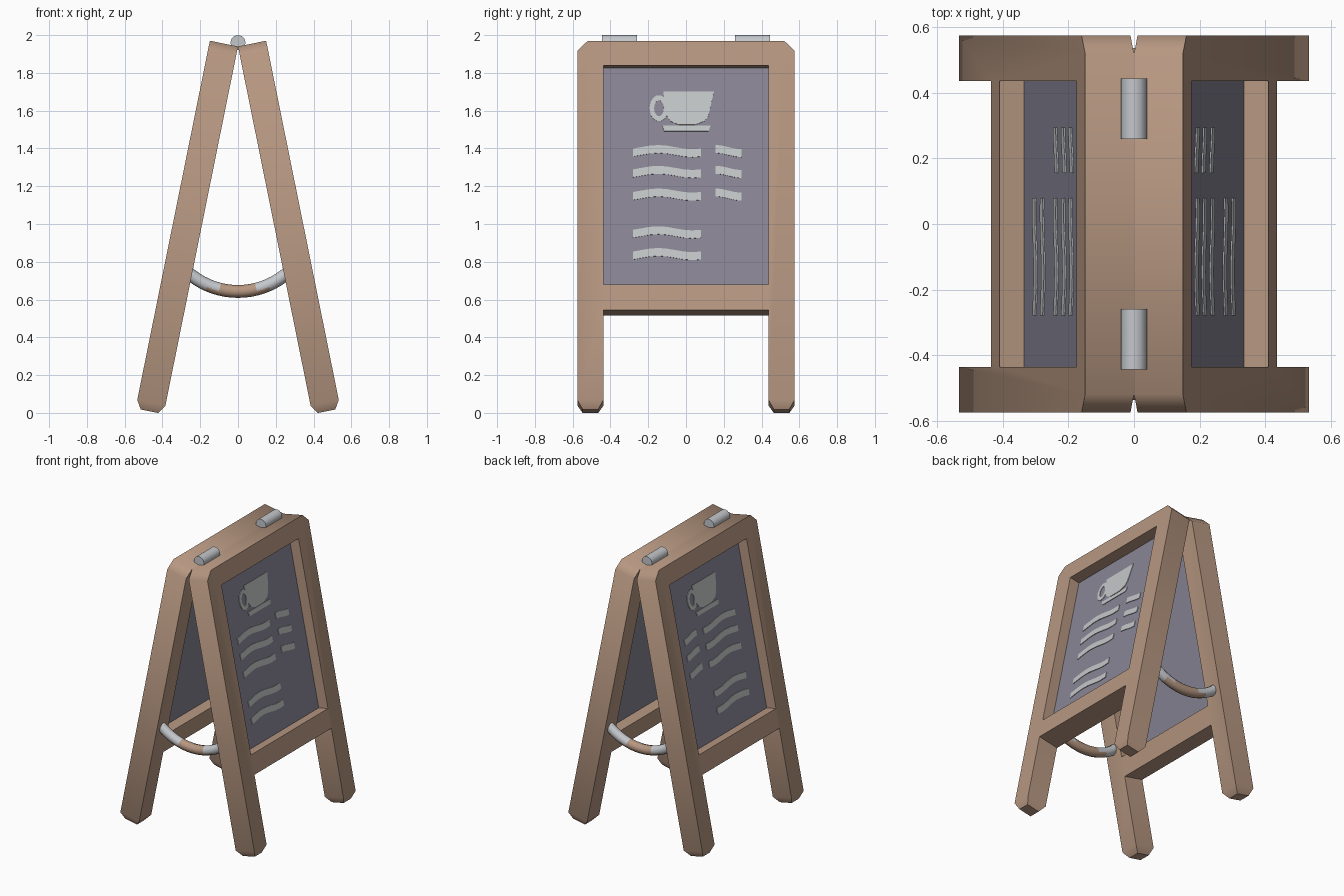
import bpy, bmesh, math
from mathutils import Vector

if "Cube" in bpy.data.objects:
    bpy.data.objects.remove(bpy.data.objects["Cube"])


def material(name, rgb):
    m = bpy.data.materials.new(name)
    m.use_nodes = True
    m.diffuse_color = (*rgb, 1)
    m.node_tree.nodes["Principled BSDF"].inputs["Base Color"].default_value = (*rgb, 1)
    return m


WOOD = material("warm wood", (0.47, 0.31, 0.22))
SLATE = material("slate grey", (0.25, 0.235, 0.30))
CHALK = material("chalk white", (0.55, 0.57, 0.58))
METAL = material("pale metal", (0.55, 0.57, 0.60))

# Board layout: y across, s down the slope from the ridge, t outward thickness
LEAN = math.radians(11.43)
RIDGE, DEPTH = 1.94, 0.152
HALF, INNER, CHAMFER = 0.575, 0.437, 0.055
RAIL_TOP, RAIL_MID, RAIL_LOW, FOOT = 0.133, 1.316, 1.454, 1.94


def place(side, v):
    y, s, t = v
    return Vector((side * (s * math.sin(LEAN) + t * math.cos(LEAN)), y,
                   RIDGE - s * math.cos(LEAN) + t * math.sin(LEAN)))


def finish(bm, name, mats, angle):
    bmesh.ops.recalc_face_normals(bm, faces=bm.faces)
    mesh = bpy.data.meshes.new(name)
    bm.to_mesh(mesh)
    bm.free()
    obj = bpy.data.objects.new(name, mesh)
    bpy.context.collection.objects.link(obj)
    for m in mats:
        mesh.materials.append(m)
    bpy.ops.object.select_all(action='DESELECT')
    obj.select_set(True)
    bpy.context.view_layer.objects.active = obj
    bpy.ops.object.shade_smooth_by_angle(angle=math.radians(angle))
    return obj


def slab(polys, t0, t1):
    """Solid from flat (y, s) polygons; walls only on outer borders."""
    bm = bmesh.new()
    verts, borders = {}, {}

    def vert(p, t):
        key = (round(p[0], 4), round(p[1], 4), t)
        if key not in verts:
            verts[key] = bm.verts.new(key)
        return verts[key]

    for poly in polys:
        for t in (t0, t1):
            bm.faces.new([vert(p, t) for p in poly])
        for a, b in zip(poly, poly[1:] + poly[:1]):
            borders.setdefault(frozenset((a, b)), []).append((a, b))
    for uses in borders.values():
        if len(uses) == 1:
            a, b = uses[0]
            bm.faces.new([vert(a, t0), vert(b, t0), vert(b, t1), vert(a, t1)])
    bmesh.ops.recalc_face_normals(bm, faces=bm.faces)
    return bm


def stand_up(bm, side):
    for v in bm.verts:
        v.co = place(side, v.co)


# Frame outline: two legs, mitred top rail, lower rail
def leg(k):
    return [(k * HALF, CHAMFER), (k * (HALF - CHAMFER), 0), (k * INNER, RAIL_TOP),
            (k * INNER, RAIL_MID), (k * INNER, RAIL_LOW), (k * INNER, FOOT), (k * HALF, FOOT)]


top = HALF - CHAMFER
FRAME = [leg(-1), leg(1),
         [(-top, 0), (top, 0), (INNER, RAIL_TOP), (-INNER, RAIL_TOP)],
         [(-INNER, RAIL_MID), (INNER, RAIL_MID), (INNER, RAIL_LOW), (-INNER, RAIL_LOW)]]
PANEL = [[(-0.45, 0.12), (0.45, 0.12), (0.45, 1.33), (-0.45, 1.33)]]


# Chalk drawing, given as (y, height) and laid on the slope
def on_board(points, flip=1):
    return [(flip * y, (RIDGE + 0.015 - z) / math.cos(LEAN)) for y, z in points]


def stroke(y0, y1, z, wave, half=0.021, n=8):
    mid = [(y0 + (y1 - y0) * i / n, z + 0.011 * wave(i / n)) for i in range(n + 1)]
    return [(y, h + half) for y, h in mid] + [(y, h - half) for y, h in reversed(mid)]


def long_wave(f):
    return math.sin(math.tau * (f - 0.12))


def short_wave(f):
    return math.cos(math.pi * f)


def ring(cy, cz, outer, inner, n=14):
    def pt(r, i):
        a = math.tau * (i % n) / n
        return (cy + r[0] * math.cos(a), cz + r[1] * math.sin(a))
    return [[pt(outer, i), pt(outer, i + 1), pt(inner, i + 1), pt(inner, i)] for i in range(n)]


LINES = [stroke(-0.28, 0.08, z, long_wave) for z in (1.385, 1.275, 1.155, 0.955, 0.84)]
LINES += [stroke(0.155, 0.295, z, short_wave) for z in (1.385, 1.275, 1.155)]
CUP = [(-0.12, 1.70), (0.148, 1.70), (0.118, 1.57), (0.10, 1.545), (0.05, 1.525),
       (-0.04, 1.525), (-0.085, 1.545), (-0.105, 1.58)]
SAUCER = [(-0.125, 1.52), (0.13, 1.52), (0.12, 1.49), (-0.115, 1.49)]
HANDLE = ring(-0.143, 1.612, (0.05, 0.07), (0.026, 0.042))

for side, label in ((1, "left"), (-1, "right")):
    bm = slab(FRAME, 0.0, DEPTH)
    feet = [f for f in bm.faces if all(v.co.y > FOOT - 0.01 for v in f.verts)]
    bmesh.ops.inset_individual(bm, faces=feet, thickness=0.04, depth=0.046)
    stand_up(bm, side)
    finish(bm, label + "_frame", [WOOD], 50)

    bm = slab(PANEL, 0.07, 0.077)
    stand_up(bm, side)
    finish(bm, label + "_board", [SLATE], 30)

    drawings = {"writing": [on_board(p) for p in LINES],
                "cup_drawing": [on_board(p, side) for p in [CUP, SAUCER]],
                "cup_handle_drawing": [on_board(p, side) for p in HANDLE]}
    for name, polys in drawings.items():
        bm = slab(polys, 0.075, 0.081)
        stand_up(bm, side)
        finish(bm, label + "_" + name, [CHALK], 30)

# Hinge barrels on the ridge, and sagging ties between the legs
for k, label in ((-1, "front"), (1, "back")):
    bpy.ops.mesh.primitive_cylinder_add(vertices=12, radius=0.04, depth=0.184,
                                        location=(0, k * 0.352, 1.96),
                                        rotation=(math.pi / 2, 0, 0))
    hinge = bpy.context.object
    hinge.name = label + "_hinge"
    hinge.data.materials.append(METAL)
    bpy.ops.object.shade_smooth_by_angle(angle=math.radians(40))

    bm = bmesh.new()
    R, r, steps, sides = 0.40, 0.034, 18, 10
    spread = math.asin(0.27 / R)
    rings = []
    for i in range(steps + 1):
        a = spread * (2 * i / steps - 1)
        out = Vector((math.sin(a), 0, -math.cos(a)))
        centre = Vector((0, k * 0.505, 0.643 + R)) + out * R
        rings.append([bm.verts.new(centre + r * (out * math.cos(b) + Vector((0, math.sin(b), 0))))
                      for b in (math.tau * j / sides for j in range(sides))])
    for p, q in zip(rings, rings[1:]):
        for j in range(sides):
            n = (j + 1) % sides
            bm.faces.new([p[j], p[n], q[n], q[j]])
    bm.faces.new(rings[0])
    bm.faces.new(rings[-1])
    bmesh.ops.recalc_face_normals(bm, faces=bm.faces)
    # metal ends, wood-coloured middle reaching further along the underside
    for f in bm.faces:
        reach = 0.18 if f.normal.z < -0.4 else 0.09
        f.material_index = int(abs(f.calc_center_median().x) > reach)
    finish(bm, label + "_tie", [WOOD, METAL], 50)
